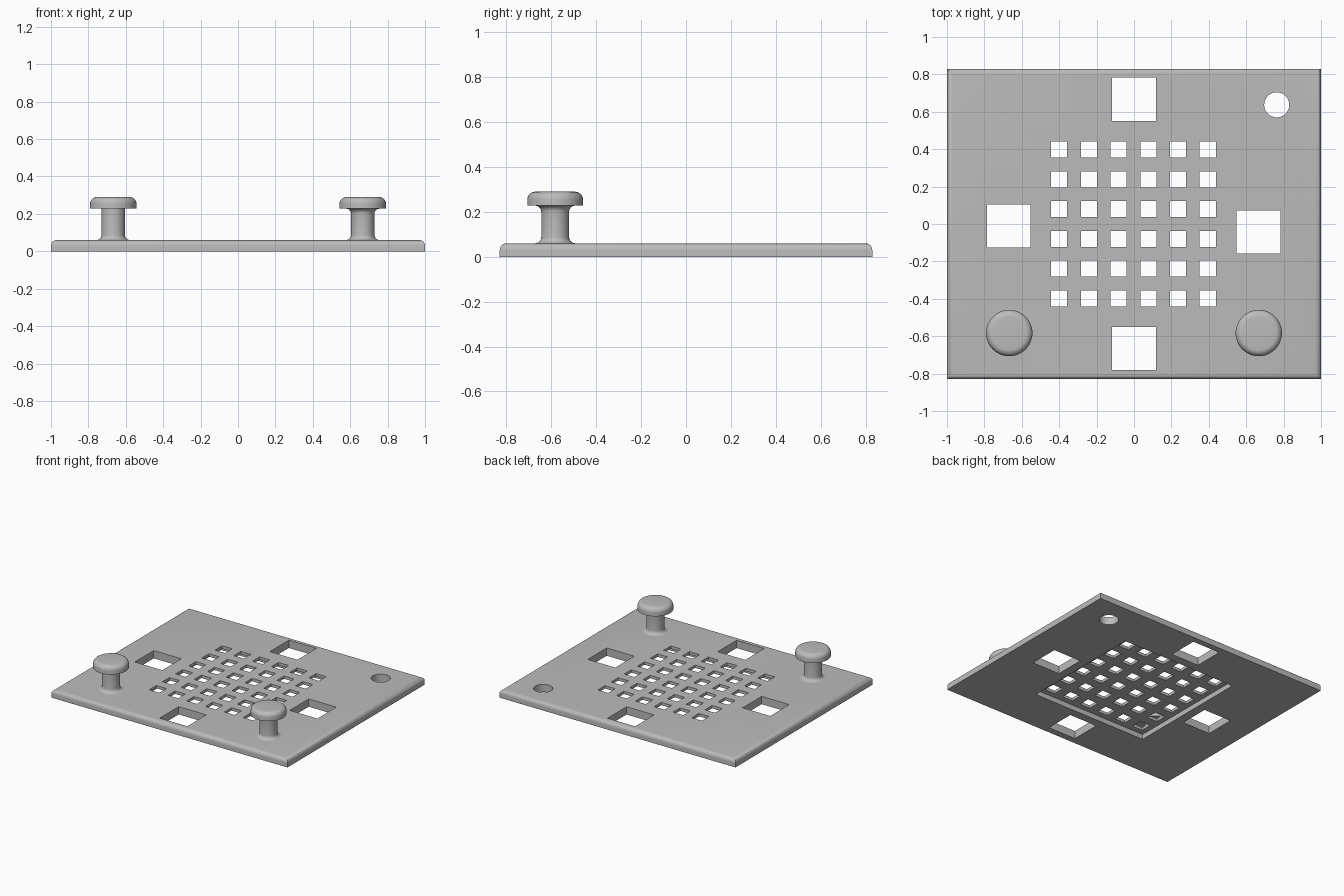
import bpy, bmesh, math
from mathutils import Matrix, Vector

if "Cube" in bpy.data.objects:
    bpy.data.objects.remove(bpy.data.objects["Cube"], do_unlink=True)

grey = bpy.data.materials.new("plain grey")
grey.use_nodes = True
grey.diffuse_color = (0.5, 0.5, 0.5, 1)
grey.node_tree.nodes["Principled BSDF"].inputs["Base Color"].default_value = (0.5, 0.5, 0.5, 1)

THICK = 0.06


def add_box(bm, x, y, z0, z1, w, d):
    m = Matrix.Translation((x, y, (z0 + z1) / 2)) @ Matrix.Diagonal((w, d, z1 - z0, 1))
    bmesh.ops.create_cube(bm, size=1, matrix=m)


def make_object(name, bm):
    mesh = bpy.data.meshes.new(name)
    bmesh.ops.recalc_face_normals(bm, faces=bm.faces)
    bm.to_mesh(mesh)
    bm.free()
    mesh.materials.append(grey)
    ob = bpy.data.objects.new(name, mesh)
    bpy.context.collection.objects.link(ob)
    return ob


def select_only(ob):
    bpy.ops.object.select_all(action='DESELECT')
    ob.select_set(True)
    bpy.context.view_layer.objects.active = ob


def cut(target, cutter):
    mod = target.modifiers.new("cut", 'BOOLEAN')
    mod.operation = 'DIFFERENCE'
    mod.solver = 'EXACT'
    mod.object = cutter
    select_only(target)
    bpy.ops.object.modifier_apply(modifier=mod.name)
    bpy.data.objects.remove(cutter, do_unlink=True)


# Base plate with rounded upper rim
bm = bmesh.new()
add_box(bm, 0, 0, 0, THICK, 2, 1.66)
rim = [e for e in bm.edges if all(v.co.z > THICK / 2 for v in e.verts)]
bmesh.ops.bevel(bm, geom=rim, offset=0.03, segments=6, profile=0.5, affect='EDGES')
plate = make_object("base_plate", bm)

# Shallow square recess underneath
bm = bmesh.new()
add_box(bm, 0, 0, -0.1, 0.038, 0.97, 0.97)
cut(plate, make_object("recess_cutter", bm))

# Grid of small holes, four large windows, one round hole
bm = bmesh.new()
for i in range(6):
    for j in range(6):
        add_box(bm, (i - 2.5) * 0.159 - 0.003, (j - 2.5) * 0.159, -0.1, 0.2, 0.086, 0.086)
for x, y in ((0, 0.667), (0, -0.665), (-0.67, -0.01), (0.666, -0.044)):
    add_box(bm, x, y, -0.1, 0.2, 0.234, 0.23)
bmesh.ops.create_cone(bm, cap_ends=True, segments=48, radius1=0.067, radius2=0.067,
                      depth=0.3, matrix=Matrix.Translation((0.763, 0.637, 0.05)))
cut(plate, make_object("hole_cutter", bm))


def arc(cx, cz, r, a0, a1, n=6):
    angles = [math.radians(a0 + (a1 - a0) * i / n) for i in range(n + 1)]
    return [(cx + r * math.cos(a), cz + r * math.sin(a)) for a in angles]


# Mushroom knob: lathed stem and head with fillets
def make_knob(name, x, y, upper_fillet):
    top, under, head_r, stem_r, f = 0.29, 0.228, 0.124, 0.062, 0.028
    pts = [(0, THICK - 0.01), (stem_r + f, THICK - 0.01)]
    pts += arc(stem_r + f, THICK + f, f, 270, 180)
    if upper_fillet:
        pts += arc(stem_r + f, under - f, f, 180, 90)
    else:
        pts.append((stem_r, under))
    pts.append((head_r, under))
    pts += arc(head_r - 0.035, top - 0.035, 0.035, 0, 90)
    pts.append((0, top))
    bm = bmesh.new()
    verts = [bm.verts.new((r, 0, z)) for r, z in pts]
    edges = [bm.edges.new(pair) for pair in zip(verts, verts[1:])]
    bmesh.ops.spin(bm, geom=verts + edges, axis=(0, 0, 1), cent=(0, 0, 0),
                   angle=math.tau, steps=48)
    bmesh.ops.remove_doubles(bm, verts=bm.verts, dist=0.0001)
    bmesh.ops.translate(bm, verts=bm.verts, vec=Vector((x, y, 0)))
    return make_object(name, bm)


knobs = [make_knob("right_knob", -0.667, -0.583, False),
         make_knob("left_knob", 0.667, -0.583, True)]

for ob in [plate] + knobs:
    select_only(ob)
    bpy.ops.object.shade_smooth_by_angle(angle=math.radians(35))
